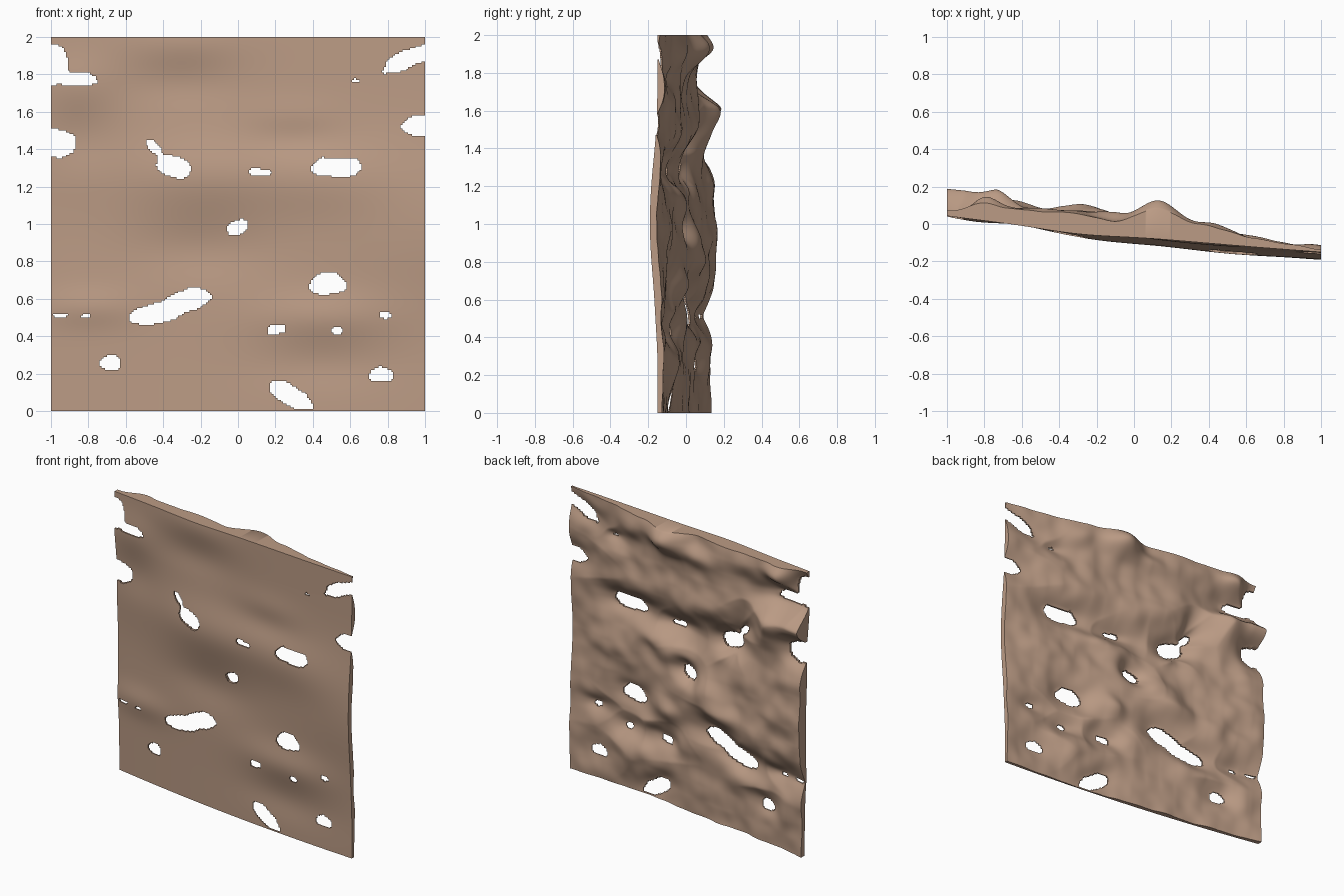
import bpy
from math import exp, sin, cos, radians
from mathutils import noise, Vector

N = 200          # cells per side
STEP = 2.0 / N

# Holes: centre x, centre z, half width, half height, tilt in degrees
HOLES = [
    (-1.0, 1.85, .09, .11, 0), (-.88, 1.775, .16, .037, -4), (-1.0, 1.43, .125, .075, 0),
    (-.345, 1.305, .09, .055, -15), (-.45, 1.415, .045, .02, -45), (-.415, 1.36, .045, .012, -70),
    (.12, 1.28, .055, .018, 0), (.53, 1.305, .145, .05, 0), (0, .985, .05, .036, 30),
    (.48, .68, .1, .055, 0), (-.28, .59, .13, .06, 20), (-.43, .525, .15, .055, 12),
    (-.92, .51, .04, .009, 0),
    (-.81, .51, .03, .009, 0), (.205, .435, .05, .026, 0), (.53, .43, .033, .018, 0),
    (.79, .515, .035, .017, 0), (-.68, .26, .055, .038, 0), (.28, .085, .125, .05, -30),
    (.765, .195, .06, .04, 0), (.9, 1.88, .14, .045, 22), (1.0, 1.53, .125, .056, 0),
    (.625, 1.765, .018, .008, 0),
]
HOLES = [(a, b, c, d, cos(radians(t)), sin(radians(t))) for a, b, c, d, t in HOLES]

# Soft swellings: x, z, radius x, radius z, amount in y
FRONT_BUMPS = [
    (-.2, 1.26, .4, .2, -.042), (.45, 1.25, .4, .2, -.032), (-.2, .86, .35, .16, .022),
    (1.0, .98, .6, .4, -.04), (.45, .5, .35, .13, -.028), (.45, .24, .35, .12, .012),
    (-.3, 1.97, .3, .12, -.018), (-.3, 1.74, .3, .12, .014), (-.85, 1.75, .2, .15, -.02),
    (-.85, 1.45, .2, .15, .015), (-.9, 1.0, .25, .3, .01), (-.8, .55, .25, .1, -.018),
    (.3, 1.58, .25, .1, -.008), (.3, 1.45, .25, .1, .01),
]
BACK_BUMPS = [
    (.13, 1.93, .15, .11, .13), (-.4, 1.95, .2, .1, .05), (-.8, 1.93, .1, .07, .075),
    (.42, 1.9, .14, .1, .05), (-.12, 1.86, .2, .07, .05), (.95, 1.1, .3, .6, .035),
    (-.35, 1.2, .13, .12, .045), (.3, 1.16, .17, .08, .05), (.12, 1.08, .13, .08, .05),
    (-.12, .92, .13, .08, .045), (-.3, .8, .13, .08, .04), (-.85, .95, .18, .1, .02),
    (-.9, 1.2, .15, .08, .02), (-.62, .75, .1, .08, .035), (-.85, .7, .12, .06, .01),
    (.2, .68, .14, .08, .04), (.35, .53, .12, .06, .03), (.05, .45, .15, .07, .035),
    (-.5, .4, .22, .07, .02), (.45, .3, .2, .09, .03), (.0, .22, .2, .09, .015),
    (-.1, 1.5, .3, .12, .03), (.4, 1.5, .2, .12, .02), (.62, 1.0, .15, .2, .02),
]


def bumps(table, x, z):
    return sum(h * exp(-((x - a) / r) ** 2 - ((z - b) / s) ** 2) for a, b, r, s, h in table)


def hole_distance(x, z):
    best = 9.0
    for a, b, r, s, c, n in HOLES:
        dx, dz = x - a, z - b
        u, v = abs(dx * c + dz * n) / r, abs(dz * c - dx * n) / s
        q = (u ** 2.4 + v ** 2.4) ** (1 / 2.4)
        best = min(best, (q - 1) * min(r, s))
    return best


def front_y(x, z):
    left = .1 - .028 * z
    y = left + (-.15 - left) * (x + 1) / 2 - (.033 - .01 * z) * (1 - x * x)
    return y + bumps(FRONT_BUMPS, x, z)


def ledge(x, z):
    # Overhanging shelf near the left edge: long slope below, steep top
    s = .07 if z > 1.61 else .19
    w = exp(-(max(0, x + .74) / .13) ** 2)
    return .08 * w * exp(-((z - 1.61) / s) ** 2)


def thickness(x, z):
    base = .026 + .02 * (1 - x) * min(1, .25 + z) + .022 * (1 - x * x) * min(1, z)
    p = Vector((x * 4.2, z * 4.2, 3.7))
    lump = .024 * noise.noise(p) + .012 * noise.noise(p * 2.1)
    right_fade = min(1, .6 + 1.6 * (1 - x))
    t = base + (bumps(BACK_BUMPS, x, z) + lump) * right_fade + ledge(x, z)
    d = max(0, hole_distance(x, z))
    taper = 1 - .85 * exp(-(d / .06) ** 1.3)
    return max(.003, t * taper)


# Two sheets of points, front then back
verts, back = [], []
for j in range(N + 1):
    for i in range(N + 1):
        x, z = -1 + i * STEP, j * STEP
        y = front_y(x, z)
        verts.append((x, y, z))
        back.append((x, y + thickness(x, z), z))
offset = len(verts)
verts += back


def is_solid(i, j):
    # Ragged hole outline from a little noise
    x, z = -1 + (i + .5) * STEP, (j + .5) * STEP
    return j == 0 or hole_distance(x, z) > .012 * noise.noise(Vector((x * 14, z * 14, 1.3)))


# Cells that survive outside the holes
solid = {(i, j) for i in range(N) for j in range(N) if is_solid(i, j)}

# Front and back faces, with rim walls wherever a neighbour is missing
faces = []
for i, j in solid:
    a = j * (N + 1) + i
    b, c, d = a + 1, a + N + 2, a + N + 1
    faces.append((a, b, c, d))
    faces.append((d + offset, c + offset, b + offset, a + offset))
    for p, q, di, dj in ((a, b, 0, -1), (b, c, 1, 0), (c, d, 0, 1), (d, a, -1, 0)):
        if (i + di, j + dj) not in solid:
            faces.append((q, p, p + offset, q + offset))

# Drop points left unused inside the holes
used = sorted({v for f in faces for v in f})
index = {v: k for k, v in enumerate(used)}
mesh = bpy.data.meshes.new("rock_panel")
mesh.from_pydata([verts[v] for v in used], [], [tuple(index[v] for v in f) for f in faces])
mesh.update()

panel = bpy.data.objects.new("rock_panel", mesh)
bpy.context.collection.objects.link(panel)
bpy.context.view_layer.objects.active = panel
panel.select_set(True)
bpy.ops.object.shade_smooth_by_angle(angle=radians(50))

# Brown stone colour
mat = bpy.data.materials.new("brown_stone")
mat.diffuse_color = (.50, .33, .235, 1)
mesh.materials.append(mat)
